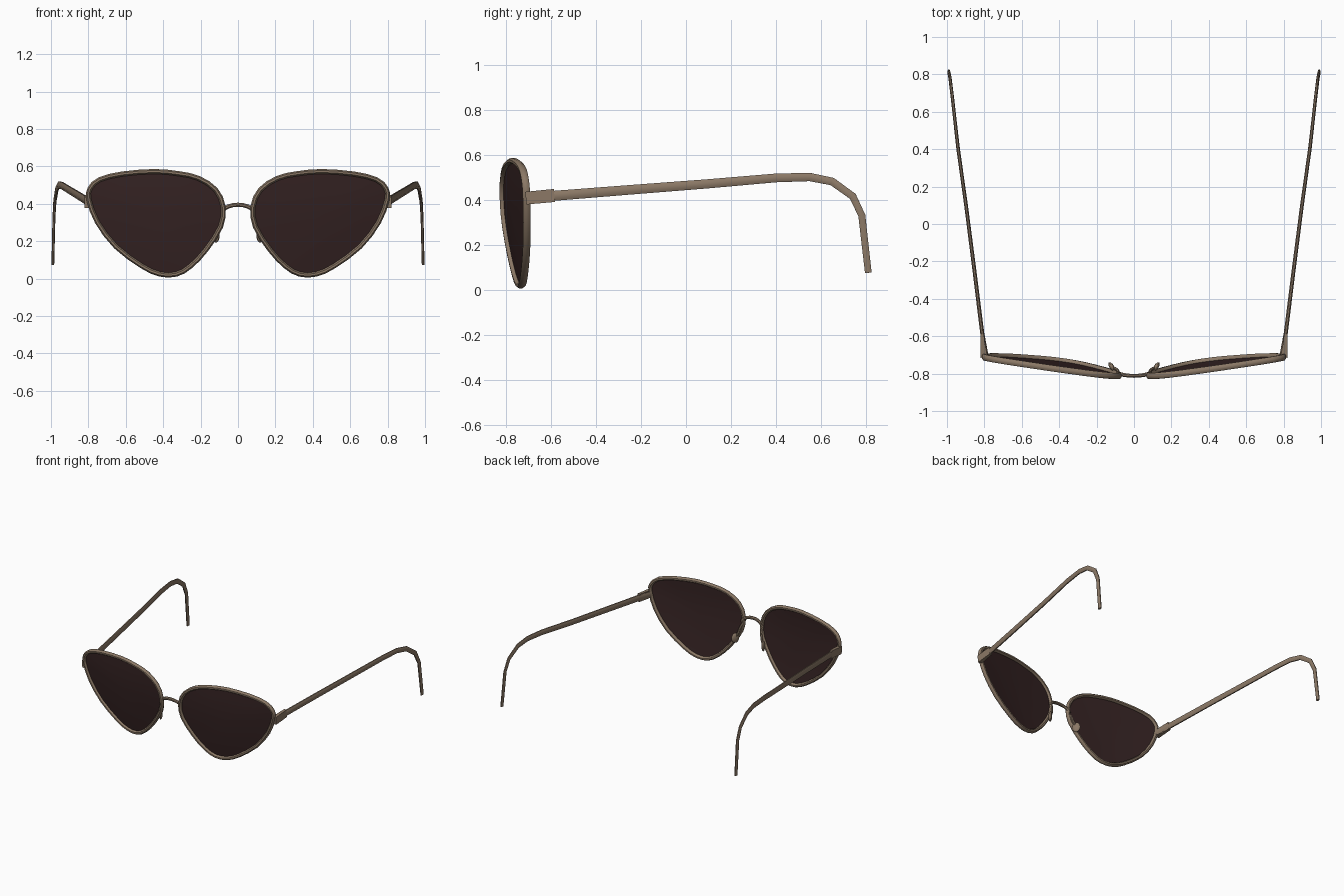
import bpy, bmesh, math
from mathutils import Vector, Matrix

if "Cube" in bpy.data.objects:
    bpy.data.objects.remove(bpy.data.objects["Cube"])


def material(name, rgb):
    m = bpy.data.materials.new(name)
    m.diffuse_color = (*rgb, 1)
    m.use_nodes = True
    m.node_tree.nodes["Principled BSDF"].inputs["Base Color"].default_value = m.diffuse_color
    return m


FRAME = material("bronze_frame", (0.26, 0.19, 0.133))
LENS = material("dark_lens", (0.034, 0.016, 0.016))


def finish(name, bm, mat, mirror=True, angle=40):
    """Turn a bmesh into a named object, mirrored across x."""
    bmesh.ops.recalc_face_normals(bm, faces=bm.faces[:])
    me = bpy.data.meshes.new(name)
    bm.to_mesh(me)
    bm.free()
    me.materials.append(mat)
    ob = bpy.data.objects.new(name, me)
    bpy.context.collection.objects.link(ob)
    bpy.context.view_layer.objects.active = ob
    ob.select_set(True)
    bpy.ops.object.shade_smooth_by_angle(angle=math.radians(angle))
    ob.select_set(False)
    if mirror:
        ob.modifiers.new("mirror", 'MIRROR').use_mirror_merge = False
    return ob


def sweep(name, pts, ref, ru, rv, closed=False, sides=8, mirror=True):
    """Sweep an elliptical section; ru is the radius along ref, rv across it."""
    bm = bmesh.new()
    pts = [Vector(p) for p in pts]
    n = len(pts)
    rings = []
    for i, p in enumerate(pts):
        a = pts[i - 1] if closed or i > 0 else p
        b = pts[(i + 1) % n] if closed or i < n - 1 else p
        t = (b - a).normalized()
        u = Vector(ref)
        u = (u - t * u.dot(t)).normalized()
        v = t.cross(u)
        f = i / (n - 1)
        k, h = ru[0] + (ru[1] - ru[0]) * f, rv[0] + (rv[1] - rv[0]) * f
        ring = []
        for j in range(sides):
            w = 2 * math.pi * (j + 0.5) / sides
            ring.append(bm.verts.new(p + u * k * math.cos(w) + v * h * math.sin(w)))
        rings.append(ring)
    for i in range(n if closed else n - 1):
        r, s = rings[i], rings[(i + 1) % n]
        for j in range(sides):
            q = (j + 1) % sides
            bm.faces.new((r[j], r[q], s[q], s[j]))
    if not closed:
        bm.faces.new(rings[0])
        bm.faces.new(rings[-1])
    return finish(name, bm, FRAME, mirror)


# Outer cat-eye outline of one lens (x, z)
OUTLINE = [(.45, .586), (.31, .573), (.2, .545), (.107, .48), (.066, .385), (.08, .275),
           (.16, .147), (.246, .056), (.326, .011), (.418, .011), (.52, .056), (.663, .163),
           (.765, .30), (.81, .425), (.804, .486), (.75, .537), (.626, .57)]


def front_y(x, z):
    d = z - 0.4
    return -0.824 + 0.145 * x - 0.073 * d + 0.047 * d * d


def smooth_loop(p):
    """Add one rounded midpoint between neighbouring points."""
    out = []
    n = len(p)
    for i in range(n):
        a, b, c, d = (Vector(p[(i + k) % n]) for k in (-1, 0, 1, 2))
        out += [b, (b + c) * 0.5625 - (a + d) * 0.0625]
    return out


centre = Vector((.43, .34))
loop = [p + (centre - p).normalized() * 0.013 for p in smooth_loop(OUTLINE)]

# Rims
sweep("rim", [(p.x, front_y(*p), p.y) for p in loop], (0, 1, 0),
      (.018, .018), (.014, .014), closed=True)

# Lenses: rings shrinking to the centre with a slight forward bulge
bm = bmesh.new()
rings = []
for t in (1, .75, .5, .25):
    ring = []
    for p in loop:
        q = centre + (p - centre) * t
        ring.append(bm.verts.new((q.x, front_y(*q) - .014 * (1 - t * t), q.y)))
    rings.append(ring)
mid = bm.verts.new((centre.x, front_y(*centre) - .014, centre.y))
n = len(loop)
for r, s in zip(rings, rings[1:]):
    for j in range(n):
        bm.faces.new((r[j], r[(j + 1) % n], s[(j + 1) % n], s[j]))
for j in range(n):
    bm.faces.new((rings[-1][j], rings[-1][(j + 1) % n], mid))
finish("lens", bm, LENS)

# Bridge arch
arch = [(.085 * math.sin(a), -.812 + .012 * math.sin(a) ** 2, .35 + .045 * math.cos(a))
        for a in [math.pi * (-.5 + i / 10) for i in range(11)]]
sweep("bridge", arch, (0, 1, 0), (.011, .011), (.012, .012), mirror=False)

# Nose pad arms and pads
sweep("pad_arm", [(.08, -.80, .34), (.088, -.782, .31), (.1, -.772, .27), (.115, -.768, .235)],
      (1, 0, 0), (.008, .008), (.008, .008), sides=6)
bm = bmesh.new()
bmesh.ops.create_uvsphere(bm, u_segments=12, v_segments=8, radius=1)
bm.transform(Matrix.Translation((.118, -.765, .23)) @ Matrix.Rotation(math.radians(-32), 4, 'Z')
             @ Matrix.Diagonal((.013, .03, .038, 1)))
finish("nose_pad", bm, FRAME)

# Hinge blocks at the outer corners
sweep("hinge", [(.806, -.712, .407), (.812, -.585, .419)], (1, 0, 0),
      (.02, .014), (.04, .041), sides=4)

# Temples with hooked ear ends
sweep("temple", [(.79, -.70, .407), (.812, -.58, .418), (.853, -.25, .444), (.898, .1, .471),
                 (.94, .4, .497), (.957, .55, .501), (.968, .65, .481), (.979, .742, .415),
                 (.984, .782, .33), (.99, .811, .075)], (1, 0, 0), (.012, .008), (.025, .016))
